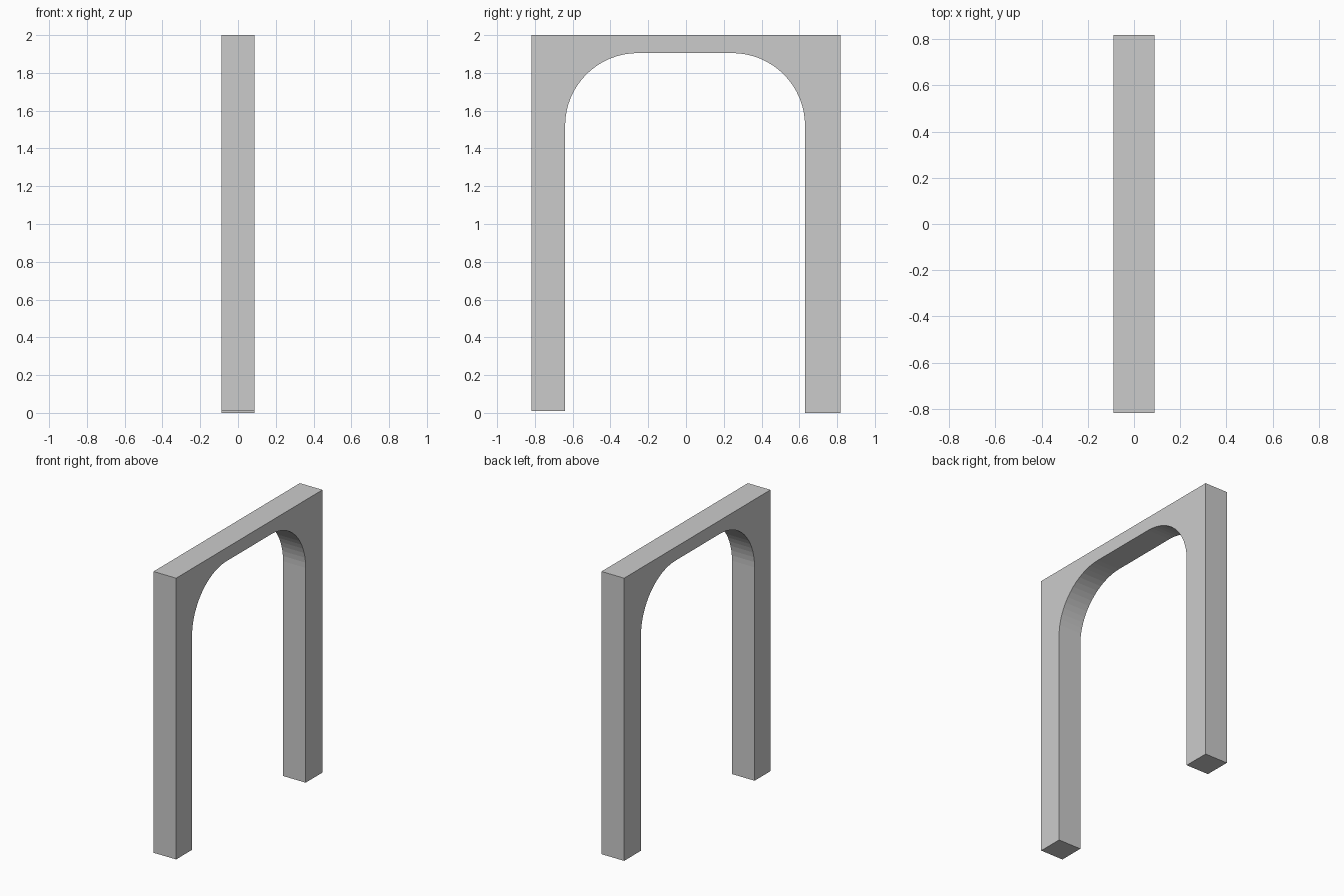
import bpy
import bmesh
from math import cos, sin, pi

cube = bpy.data.objects.get("Cube")
if cube:
    bpy.data.objects.remove(cube, do_unlink=True)

DEPTH = 0.177         # thickness along x
OUTER = 0.818         # half span along y
TOP = 2.0
SOFFIT = 1.905        # underside of the lintel
RADIUS = 0.385        # rounded inner corners
STEPS = 16
FRONT_FOOT, BACK_FOOT = 0.01, 0.0
FRONT_INNER, BACK_INNER = -0.64, 0.63


def corner(cy, start, end):
    """Arc points of one rounded inner corner in the yz plane."""
    cz = SOFFIT - RADIUS
    for i in range(STEPS + 1):
        a = start + (end - start) * i / STEPS
        yield cy + RADIUS * cos(a), cz + RADIUS * sin(a)


# Plain grey material
grey = bpy.data.materials.new("plain grey")
grey.use_nodes = True
colour = (0.6, 0.6, 0.6, 1)
grey.diffuse_color = colour
grey.node_tree.nodes["Principled BSDF"].inputs["Base Color"].default_value = colour

# Outline: two legs joined by a lintel, with rounded inner corners
outline = [(-OUTER, FRONT_FOOT), (-OUTER, TOP), (OUTER, TOP),
           (OUTER, BACK_FOOT), (BACK_INNER, BACK_FOOT)]
outline += corner(BACK_INNER - RADIUS, 0, pi / 2)
outline += corner(FRONT_INNER + RADIUS, pi / 2, pi)
outline.append((FRONT_INNER, FRONT_FOOT))

# Extrude the outline through its thickness
bm = bmesh.new()
face = bm.faces.new([bm.verts.new((-DEPTH / 2, y, z)) for y, z in outline])
extruded = bmesh.ops.extrude_face_region(bm, geom=[face])["geom"]
bmesh.ops.translate(bm, vec=(DEPTH, 0, 0),
                    verts=[v for v in extruded if isinstance(v, bmesh.types.BMVert)])
bmesh.ops.recalc_face_normals(bm, faces=bm.faces)
mesh = bpy.data.meshes.new("archway_frame")
bm.to_mesh(mesh)
bm.free()
mesh.materials.append(grey)
archway = bpy.data.objects.new("archway_frame", mesh)
bpy.context.collection.objects.link(archway)
